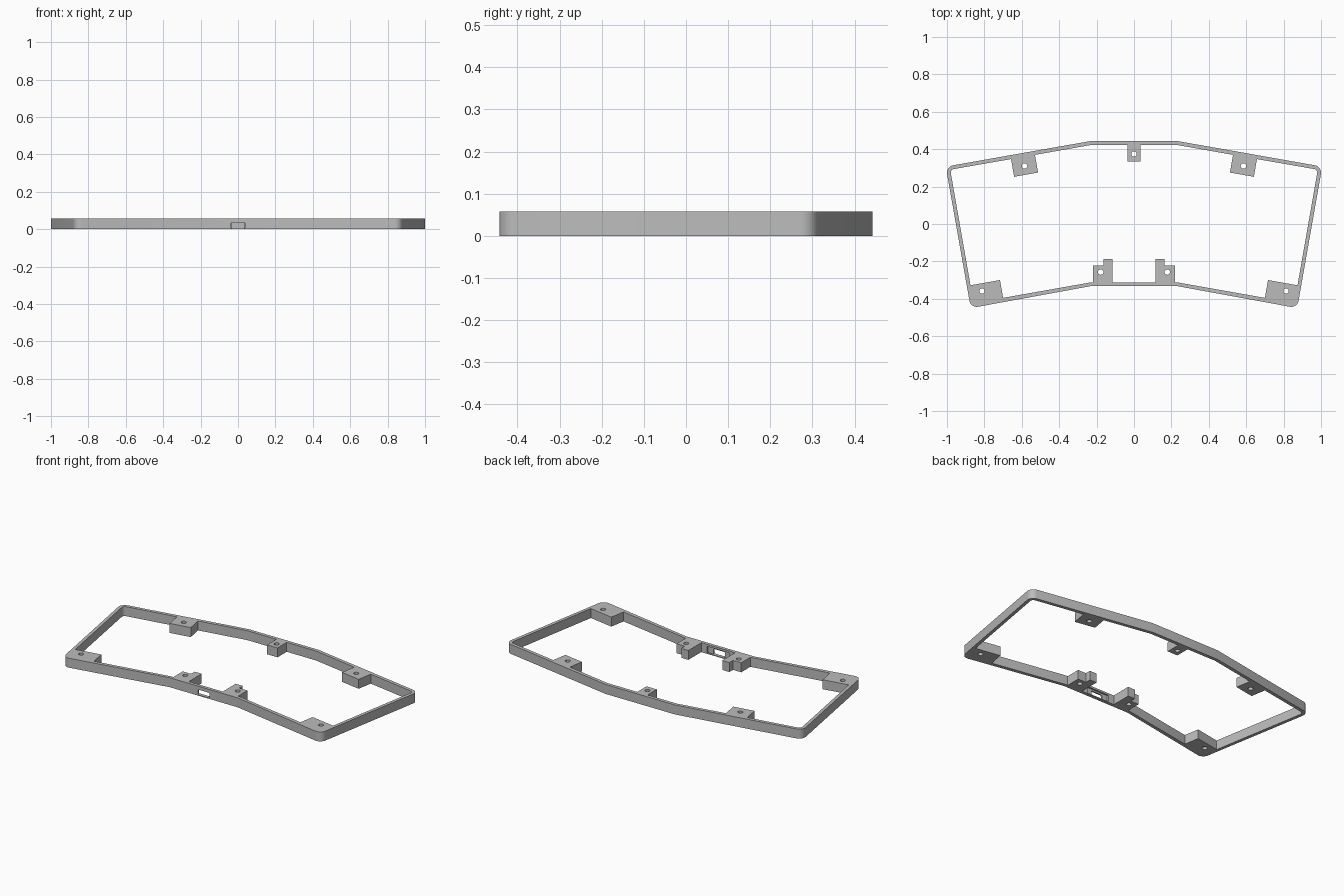
import bpy, bmesh, math
from mathutils import Vector

if "Cube" in bpy.data.objects:
    bpy.data.objects.remove(bpy.data.objects["Cube"])

H = 0.058                      # frame height
A = math.radians(10)           # splay angle of both wings
T = math.tan(A)
U = Vector((math.cos(A), -math.sin(A)))   # along the right wing
V = Vector((math.sin(A), math.cos(A)))    # across the right wing
C1 = Vector((0.96, 0.2746))    # centre of the back corner rounding
C2 = Vector((0.8405, -0.403))  # centre of the front corner rounding

grey = bpy.data.materials.new("plain grey")
grey.diffuse_color = (0.5, 0.5, 0.5, 1)
grey.use_nodes = True
grey.node_tree.nodes["Principled BSDF"].inputs["Base Color"].default_value = grey.diffuse_color


def arc(c, r, a0, a1, n=10):
    return [(c[0] + r * math.cos(math.radians(a0 + (a1 - a0) * i / n)),
             c[1] + r * math.sin(math.radians(a0 + (a1 - a0) * i / n))) for i in range(n + 1)]


def wing(c, u, v):
    return tuple(Vector(c) + U * u + V * v)


def mirrored(half):
    return half + [(-x, y) for x, y in reversed(half)]


def prism(name, pts, lo, hi, along_y=False):
    """Extrude a 2D outline along z, or an x-z outline along y."""
    bm = bmesh.new()
    vs = [bm.verts.new((x, lo, y) if along_y else (x, y, lo)) for x, y in pts]
    face = bm.faces.new(vs)
    ext = bmesh.ops.extrude_face_region(bm, geom=[face])
    move = (0, hi - lo, 0) if along_y else (0, 0, hi - lo)
    bmesh.ops.translate(bm, vec=move, verts=[g for g in ext["geom"] if isinstance(g, bmesh.types.BMVert)])
    bmesh.ops.recalc_face_normals(bm, faces=bm.faces)
    me = bpy.data.meshes.new(name)
    bm.to_mesh(me)
    bm.free()
    ob = bpy.data.objects.new(name, me)
    bpy.context.collection.objects.link(ob)
    me.materials.append(grey)
    return ob


def cut(ob, cutter):
    bpy.context.view_layer.objects.active = ob
    mod = ob.modifiers.new("cut", "BOOLEAN")
    mod.operation = "DIFFERENCE"
    mod.solver = "EXACT"
    mod.object = cutter
    bpy.ops.object.modifier_apply(modifier=mod.name)
    bpy.data.objects.remove(cutter)


# outer body of the case frame
outer = [(0.235, 0.443)] + arc(C1, 0.04, 80, -10) + arc(C2, 0.04, -10, -100) + [(0.23, -0.332)]
frame = prism("case_frame", mirrored(outer), 0, H)

# inner opening, leaving the screw bosses standing
TAB, CORNER = (0.585, 0.31), (0.813, -0.358)
inner = [(0.035, 0.333), (0.035, 0.422), (0.233, 0.422),
         wing(TAB, -0.065, 0.049), wing(TAB, -0.065, -0.047),
         wing(TAB, 0.065, -0.047), wing(TAB, 0.065, 0.049)]
inner += arc(C1, 0.0195, 80, -10)
inner += [wing(CORNER, 0.055, 0.0405), wing(CORNER, -0.105, 0.0405), wing(CORNER, -0.105, -0.056),
          (0.23, -0.312), (0.219, -0.312), (0.219, -0.222), (0.163, -0.222),
          (0.163, -0.187), (0.115, -0.187), (0.115, -0.312)]
cut(frame, prism("opening", mirrored(inner), -0.1, 0.2))

# screw holes
holes = [(0, 0.374)] + [(s * x, y) for s in (1, -1) for x, y in (TAB, CORNER, (0.178, -0.257))]
for h in holes:
    cut(frame, prism("screw_hole", arc(h, 0.0145, 0, 345, 23), -0.1, 0.2))

# cable port with rounded corners, and the wider recess behind it
port = []
for cx, cz, a in ((0.03, 0.028, 0), (-0.03, 0.028, 90), (-0.03, 0.014, 180), (0.03, 0.014, 270)):
    port += arc((cx, cz), 0.009, a, a + 90, 5)
cut(frame, prism("port", port, -0.4, -0.29, True))
recess = [(-0.076, 0.005), (0.076, 0.005), (0.076, 0.046), (-0.076, 0.046)]
cut(frame, prism("port_recess", recess, -0.322, -0.29, True))

# smooth the rounded corners, keep edges sharp
bpy.ops.object.select_all(action="DESELECT")
frame.select_set(True)
bpy.context.view_layer.objects.active = frame
bpy.ops.object.shade_smooth_by_angle(angle=math.radians(20))
